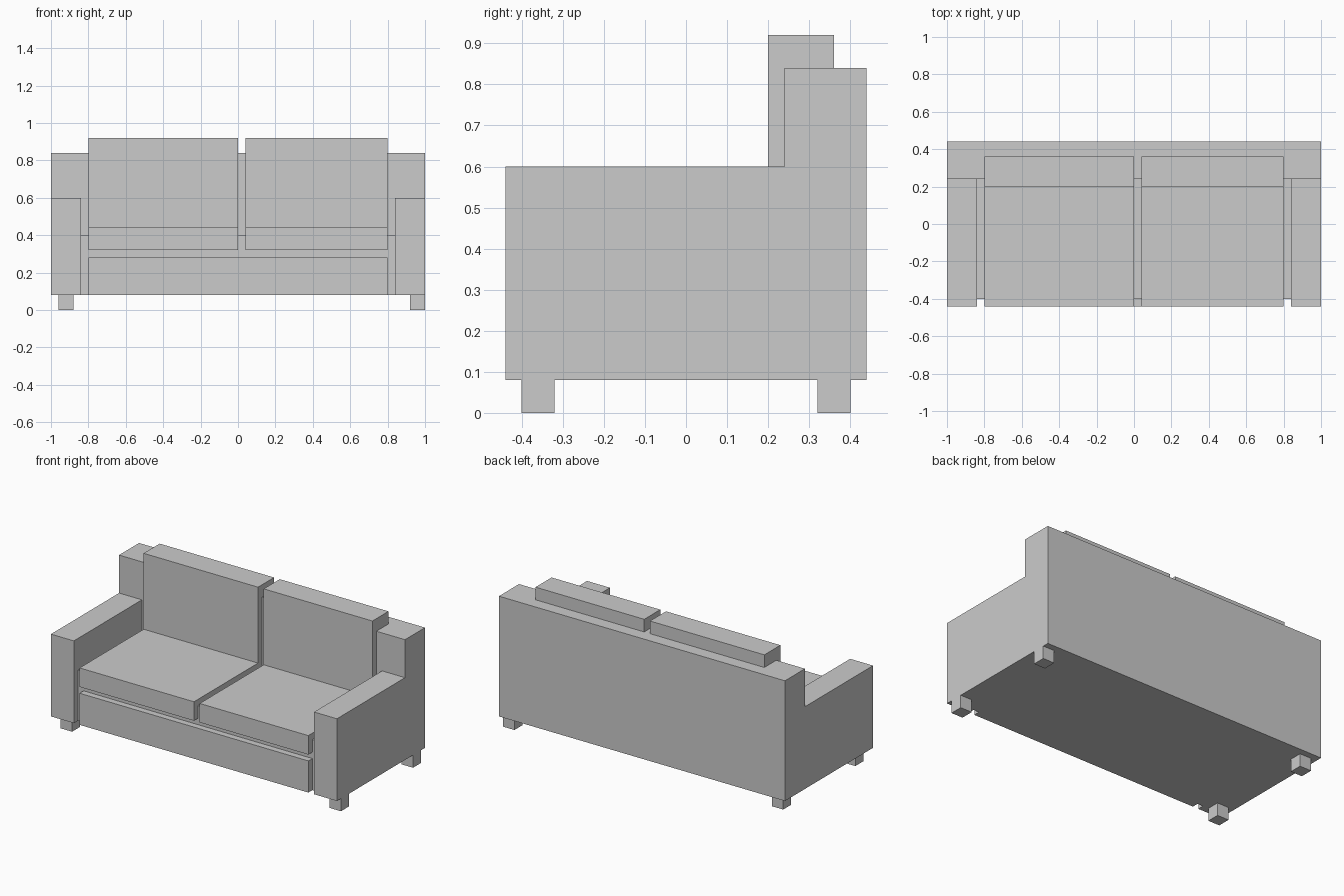
import bpy
import bmesh

if "Cube" in bpy.data.objects:
    bpy.data.objects.remove(bpy.data.objects["Cube"])


def box(name, x, y, z):
    """Add a box spanning the (min, max) ranges x, y and z."""
    bm = bmesh.new()
    bmesh.ops.create_cube(bm, size=1)
    for v in bm.verts:
        v.co = [r[0] if c < 0 else r[1] for c, r in zip(v.co, (x, y, z))]
    mesh = bpy.data.meshes.new(name)
    bm.to_mesh(mesh)
    bm.free()
    obj = bpy.data.objects.new(name, mesh)
    bpy.context.collection.objects.link(obj)
    return obj


# Frame: recessed base, front rail and backrest
box("base", (-0.84, 0.84), (-0.40, 0.24), (0.08, 0.40))
box("front_rail", (-0.80, 0.80), (-0.44, -0.40), (0.08, 0.28))
box("backrest", (-1.0, 1.0), (0.24, 0.44), (0.08, 0.84))

# Armrests
for side, x in (("left", (-1.0, -0.84)), ("right", (0.84, 1.0))):
    box(f"{side}_armrest", x, (-0.44, 0.24), (0.08, 0.60))

# Seat and back cushions, the gap sits right of centre
for side, x in (("left", (-0.80, 0.0)), ("right", (0.04, 0.80))):
    box(f"{side}_seat_cushion", x, (-0.44, 0.20), (0.32, 0.44))
    box(f"{side}_back_cushion", x, (0.20, 0.36), (0.40, 0.92))

# Legs, the right pair is flush with the outer side
for side, x in (("left", (-0.96, -0.88)), ("right", (0.92, 1.0))):
    for end, y in (("front", (-0.40, -0.32)), ("back", (0.32, 0.40))):
        box(f"{end}_{side}_leg", x, y, (0.0, 0.08))
